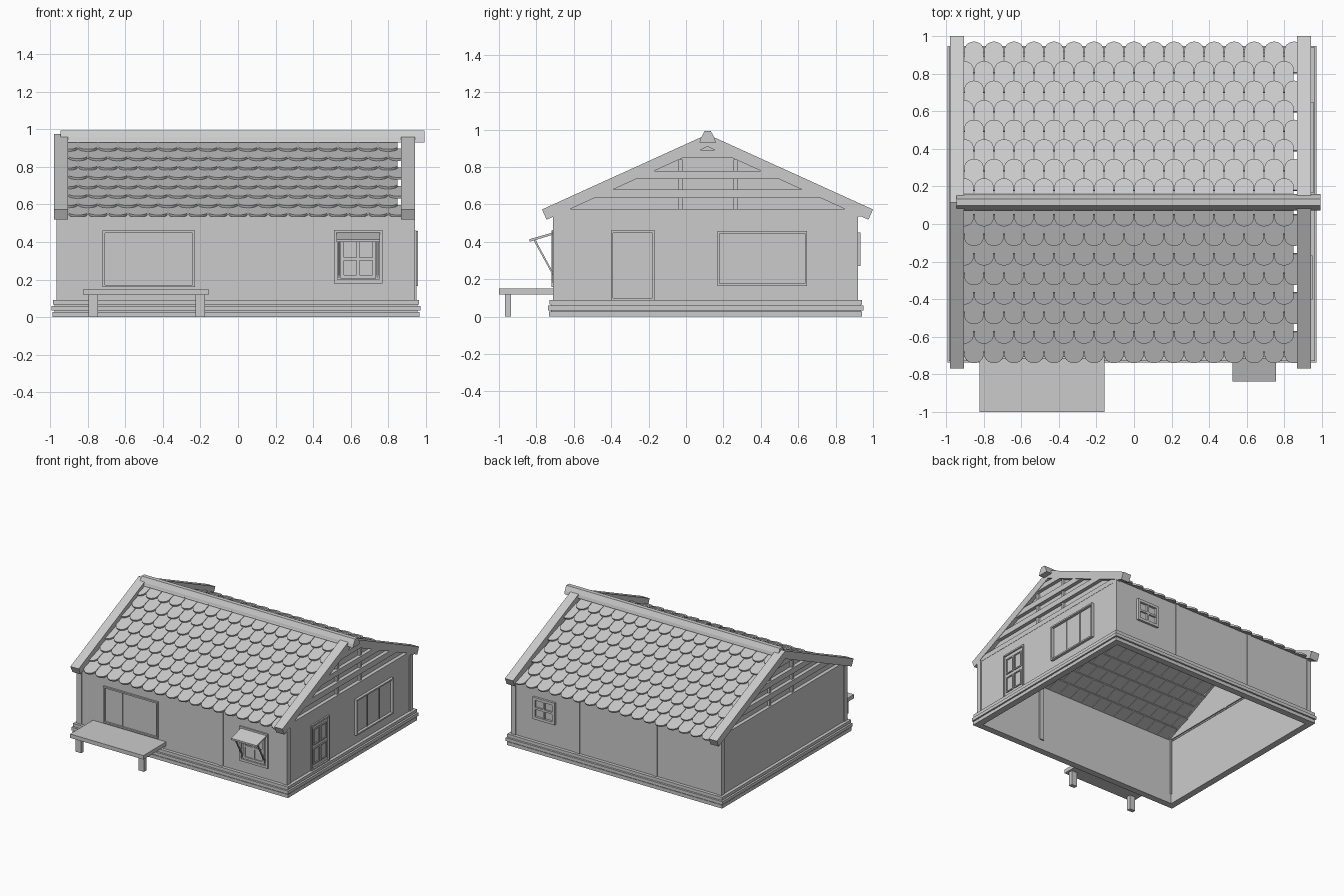
import bpy, bmesh, math

if "Cube" in bpy.data.objects:
    bpy.data.objects.remove(bpy.data.objects["Cube"])

GREY = (0.6, 0.6, 0.6, 1.0)
mat = bpy.data.materials.new("plain grey")
mat.use_nodes = True
mat.diffuse_color = GREY
mat.node_tree.nodes["Principled BSDF"].inputs["Base Color"].default_value = GREY

# Roof layout
RIDGE_Y, APEX, SLOPE, HALF = 0.115, 0.975, 0.454, 0.885
BARGE_DROP = 0.066


def finish(name, bm):
    bmesh.ops.recalc_face_normals(bm, faces=bm.faces)
    me = bpy.data.meshes.new(name)
    bm.to_mesh(me)
    bm.free()
    me.materials.append(mat)
    ob = bpy.data.objects.new(name, me)
    bpy.context.scene.collection.objects.link(ob)
    return ob


def add_prism(bm, lower, upper):
    """Solid between two matching outlines."""
    a = [bm.verts.new(p) for p in lower]
    b = [bm.verts.new(p) for p in upper]
    bm.faces.new(a)
    bm.faces.new(b[::-1])
    for i in range(len(a)):
        j = (i + 1) % len(a)
        bm.faces.new((a[i], b[i], b[j], a[j]))


def add_box(bm, x, y, z):
    ring = [(x[0], y[0]), (x[1], y[0]), (x[1], y[1]), (x[0], y[1])]
    add_prism(bm, [(*p, z[0]) for p in ring], [(*p, z[1]) for p in ring])


def boxes(name, items):
    bm = bmesh.new()
    for item in items:
        add_box(bm, *item)
    return finish(name, bm)


def add_profile_x(bm, pts, x0, x1):
    """Extrude a y-z outline along x."""
    add_prism(bm, [(x0, *p) for p in pts], [(x1, *p) for p in pts])


# Walls
X0, X1, Y0, Y1 = -0.965, 0.943, -0.71, 0.92
IN, T, POST = 0.006, 0.03, 0.042
WZ = (0.08, 0.545)
boxes("front_wall", [((X0 + IN, X1 - IN), (Y0 + IN, Y0 + T), WZ)])
boxes("back_wall", [((X0 + IN, X1 - IN), (Y1 - T, Y1 - IN), WZ)])
boxes("left_wall", [((X1 - T, X1 - IN), (Y0 + T, Y1 - T), WZ)])
boxes("right_wall", [((X0 + IN, X0 + T), (Y0 + T, Y1 - T), WZ)])

# Corner and intermediate posts
boxes("corner_posts", [(x, y, WZ) for x in ((X0, X0 + POST), (X1 - POST, X1))
                       for y in ((Y0, Y0 + POST), (Y1 - POST, Y1))])
boxes("wall_posts", [((0.32, 0.36), (Y0, Y0 + POST), WZ),
                     ((0.32, 0.36), (Y1 - POST, Y1), WZ),
                     ((-0.38, -0.34), (Y1 - POST, Y1), WZ)])

# Base boards running round the house
base = []
for out, z in ((0.022, (0.0, 0.028)), (0.012, (0.028, 0.034)), (0.028, (0.034, 0.06)),
               (0.012, (0.06, 0.066)), (0.02, (0.066, 0.09))):
    ax, bx, ay, by = X0 - out, X1 + out, Y0 - out, Y1 + out
    w = out + 0.032
    base += [((ax, bx), (ay, ay + w), z), ((ax, bx), (by - w, by), z),
             ((ax, ax + w), (ay + w, by - w), z), ((bx - w, bx), (ay + w, by - w), z)]
boxes("base_boards", base)


# Gables: recessed backing, spaced planks and studs
def roof_width(z, drop=BARGE_DROP - 0.015):
    return max((APEX - drop - z) / SLOPE, 0.001)


def gable_band(bm, z0, z1, x0, x1):
    a, b = roof_width(z0), roof_width(z1)
    a, b = min(a, RIDGE_Y - Y0), min(b, RIDGE_Y - Y0)
    add_profile_x(bm, [(RIDGE_Y - a, z0), (RIDGE_Y + a, z0),
                       (RIDGE_Y + b, z1), (RIDGE_Y - b, z1)], x0, x1)


for name, outer, s in (("left", X1 - 0.004, -1), ("right", X0 + 0.004, 1)):
    bm = bmesh.new()
    gable_band(bm, 0.545, 0.92, outer + s * 0.03, outer + s * 0.04)
    finish(name + "_gable_backing", bm)
    bm = bmesh.new()
    for z0, z1 in ((0.535, 0.575), (0.635, 0.68), (0.735, 0.78), (0.85, 0.89)):
        gable_band(bm, z0, z1, outer, outer + s * 0.03)
    finish(name + "_gable_planks", bm)
    x = sorted((outer + s * 0.012, outer + s * 0.04))
    boxes(name + "_gable_studs", [(x, (y, y + 0.022), (0.54, 0.84)) for y in (-0.04, 0.255)])

# Barge boards on both gable edges
ang = math.atan(SLOPE)
thick = BARGE_DROP * math.cos(ang)
for name, x0, x1 in (("right", -0.98, -0.905), ("left", 0.868, 0.942)):
    bm = bmesh.new()
    eave = APEX - SLOPE * HALF
    dy, dz = thick * math.sin(ang), thick * math.cos(ang)
    for s in (-1, 1):
        add_profile_x(bm, [(RIDGE_Y, APEX), (RIDGE_Y + s * HALF, eave),
                           (RIDGE_Y + s * (HALF - dy), eave - dz),
                           (RIDGE_Y, APEX - BARGE_DROP)], x0, x1)
    finish(name + "_barge_boards", bm)

# Ridge cap
bm = bmesh.new()
add_profile_x(bm, [(0.072, 0.93), (0.16, 0.93), (0.153, 0.955), (0.133, 0.992),
                   (0.099, 0.992), (0.079, 0.955)], -0.945, 0.992)
finish("ridge_cap", bm)

# Scalloped roof tiles
ROWS, PITCH, COLS, WIDTH = 8, 0.104, 17, 0.1065
LENGTH, ROUND, TILE_T, SEG = 0.165, 0.045, 0.013, 10


def add_tile(bm, xc, tip, side):
    """One round-ended tile; tip is its distance from the ridge."""
    r = WIDTH / 2 - 0.002
    outline = [(r, tip - LENGTH), (-r, tip - LENGTH)]
    for i in range(SEG + 1):
        t = math.pi * i / SEG
        outline.append((-r * math.cos(t), tip - ROUND + ROUND * math.sin(t)))
    low, high = [], []
    for x, d in outline:
        sink = 0.02 + 0.027 * tip + 0.021 * (tip - d) / LENGTH
        z = APEX - SLOPE * d - sink
        y = RIDGE_Y + side * d
        high.append((xc + x, y, z))
        low.append((xc + x, y - side * TILE_T * math.sin(ang), z - TILE_T * math.cos(ang)))
    add_prism(bm, low, high)


for name, side in (("front", -1), ("back", 1)):
    bm = bmesh.new()
    for row in range(ROWS):
        shift = 0.5 * (row % 2)
        for col in range(COLS):
            add_tile(bm, -0.905 + WIDTH * (col + 0.5 - shift), 0.856 - PITCH * row, side)
    finish(name + "_roof_tiles", bm)


# Openings: side "x" is the left wall, "front" and "back" the long walls
def plate(side, a, z, out, depth=0.02):
    if side == "x":
        return ((X1 - IN - depth, X1 + out), a, z)
    if side == "front":
        return (a, (Y0 - out, Y0 + IN + depth), z)
    return (a, (Y1 - IN - depth, Y1 + out), z)


def frame(side, a0, a1, z0, z1, w, out):
    return [plate(side, (a0, a1), (z0, z0 + w), out), plate(side, (a0, a1), (z1 - w, z1), out),
            plate(side, (a0, a0 + w), (z0 + w, z1 - w), out),
            plate(side, (a1 - w, a1), (z0 + w, z1 - w), out)]


def bars(side, a0, a1, z0, z1, cols, rows, w, out):
    made = []
    for i in range(1, cols):
        c = a0 + (a1 - a0) * i / cols
        made.append(plate(side, (c - w, c + w), (z0, z1), out))
    for i in range(1, rows):
        c = z0 + (z1 - z0) * i / rows
        made.append(plate(side, (a0, a1), (c - w, c + w), out))
    return made


# Wide windows
boxes("front_wide_window", frame("front", -0.72, -0.23, 0.16, 0.46, 0.012, 0.008)
      + bars("front", -0.71, -0.24, 0.17, 0.45, 3, 1, 0.003, -0.002))
boxes("side_wide_window", frame("x", 0.168, 0.647, 0.165, 0.457, 0.012, 0.016)
      + bars("x", 0.175, 0.64, 0.17, 0.45, 3, 1, 0.004, 0.0))

# Small windows
boxes("back_small_window", frame("back", 0.54, 0.74, 0.27, 0.45, 0.022, 0.012)
      + bars("back", 0.55, 0.73, 0.28, 0.44, 2, 2, 0.008, 0.008))
boxes("front_small_window", frame("front", 0.51, 0.77, 0.18, 0.463, 0.02, 0.005)
      + frame("front", 0.545, 0.735, 0.205, 0.42, 0.018, 0.003)
      + bars("front", 0.55, 0.73, 0.21, 0.41, 2, 2, 0.008, 0.002))

# Door with four raised panels
door = frame("x", -0.402, -0.167, 0.088, 0.46, 0.012, 0.006)
for a in ((-0.37, -0.29), (-0.277, -0.197)):
    for z in ((0.13, 0.26), (0.287, 0.418)):
        door += frame("x", *a, *z, 0.009, 0.002)
boxes("side_door", door)

# Awning and its two struts
bm = bmesh.new()
add_profile_x(bm, [(-0.705, 0.44), (-0.705, 0.452), (-0.838, 0.414), (-0.838, 0.4)], 0.525, 0.757)
finish("awning", bm)
bm = bmesh.new()
for x in (0.533, 0.738):
    add_profile_x(bm, [(-0.815, 0.408), (-0.803, 0.408), (-0.705, 0.226), (-0.705, 0.208)], x, x + 0.01)
finish("awning_struts", bm)

# Entrance deck and legs
boxes("deck", [((-0.822, -0.158), (-1.0, -0.7), (0.118, 0.15))])
boxes("deck_legs", [((x, x + 0.05), (-0.967, -0.935), (0.0, 0.12)) for x in (-0.795, -0.225)])
